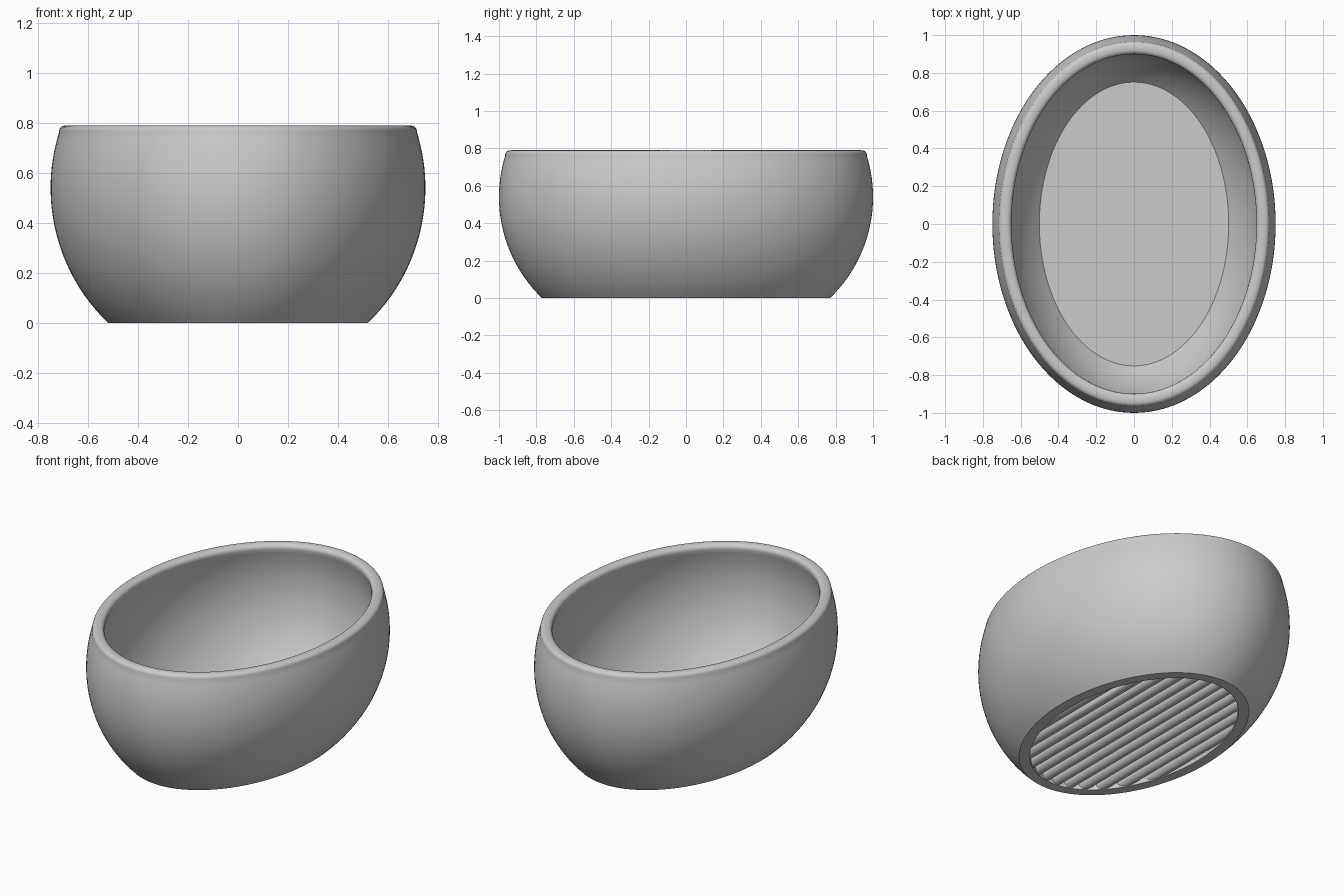
import bpy
import bmesh
from math import sin, cos, pi, sqrt, radians

cube = bpy.data.objects.get("Cube")
if cube:
    bpy.data.objects.remove(cube, do_unlink=True)

STRETCH = 0.25          # how much longer the oval is in y than in x
CENTRE_Z = 0.54         # height of the widest point
HEIGHT = 0.79
OUTER, INNER = 0.75, 0.685
FLOOR_Z, RECESS_Z, RECESS_R = 0.073, 0.035, 0.46
SEGMENTS = 128

grey = bpy.data.materials.new("plain grey")
grey.use_nodes = True
colour = (0.6, 0.6, 0.6, 1)
grey.diffuse_color = colour
grey.node_tree.nodes["Principled BSDF"].inputs["Base Color"].default_value = colour


def make_object(name, bm, angle):
    bmesh.ops.recalc_face_normals(bm, faces=bm.faces)
    mesh = bpy.data.meshes.new(name)
    bm.to_mesh(mesh)
    bm.free()
    mesh.materials.append(grey)
    obj = bpy.data.objects.new(name, mesh)
    bpy.context.collection.objects.link(obj)
    bpy.ops.object.select_all(action='DESELECT')
    obj.select_set(True)
    bpy.context.view_layer.objects.active = obj
    bpy.ops.object.shade_smooth_by_angle(angle=radians(angle))
    return obj


def radius_at(ball, z):
    return sqrt(ball ** 2 - (z - CENTRE_Z) ** 2)


def arc(ball, z0, z1, steps):
    heights = [z0 + (z1 - z0) * i / steps for i in range(steps + 1)]
    return [(radius_at(ball, z), z) for z in heights]


# Bowl: wall profile swept round an oval, with a rounded rim
rim_z = HEIGHT - 0.03
rim_out, rim_in = radius_at(OUTER, rim_z), radius_at(INNER, rim_z)
rim_mid, rim_half = (rim_out + rim_in) / 2, (rim_out - rim_in) / 2
rim = []
for i in range(1, 16):
    a = pi * i / 16
    side = 1 if cos(a) >= 0 else -1
    rim.append((rim_mid + rim_half * side * abs(cos(a)) ** 0.8,
                rim_z + 0.03 * sin(a) ** 0.8))

profile = [(RECESS_R, RECESS_Z), (RECESS_R, 0)]
profile += arc(OUTER, 0, rim_z, 28) + rim + arc(INNER, rim_z, FLOOR_Z, 28)

bm = bmesh.new()
rings = []
for r, z in profile:
    rings.append([bm.verts.new((r * cos(2 * pi * i / SEGMENTS),
                                (r + STRETCH) * sin(2 * pi * i / SEGMENTS), z))
                  for i in range(SEGMENTS)])
for low, high in zip(rings, rings[1:]):
    for i in range(SEGMENTS):
        j = (i + 1) % SEGMENTS
        bm.faces.new((low[i], low[j], high[j], high[i]))
bm.faces.new(rings[0])
bm.faces.new(rings[-1])
make_object("bowl", bm, 35)

# Underside grip: half-round ribs running front to back, trimmed to the oval
RIBS = 12
pitch = 2 * RECESS_R / RIBS
rib_r = 0.031
bm = bmesh.new()
for k in range(RIBS):
    mid = -RECESS_R + pitch * (k + 0.5)
    front, back = [], []
    for i in range(13):
        a = pi * i / 12
        x = mid - rib_r * cos(a)
        z = RECESS_Z - rib_r * sin(a)
        y = (RECESS_R + STRETCH) * sqrt(max(0, 1 - (x / RECESS_R) ** 2))
        front.append(bm.verts.new((x, -y, z)))
        back.append(bm.verts.new((x, y, z)))
    for i in range(12):
        bm.faces.new((front[i], front[i + 1], back[i + 1], back[i]))
    bm.faces.new(front)
    bm.faces.new(back)
    bm.faces.new((front[0], back[0], back[-1], front[-1]))
make_object("underside_ribs", bm, 40)
